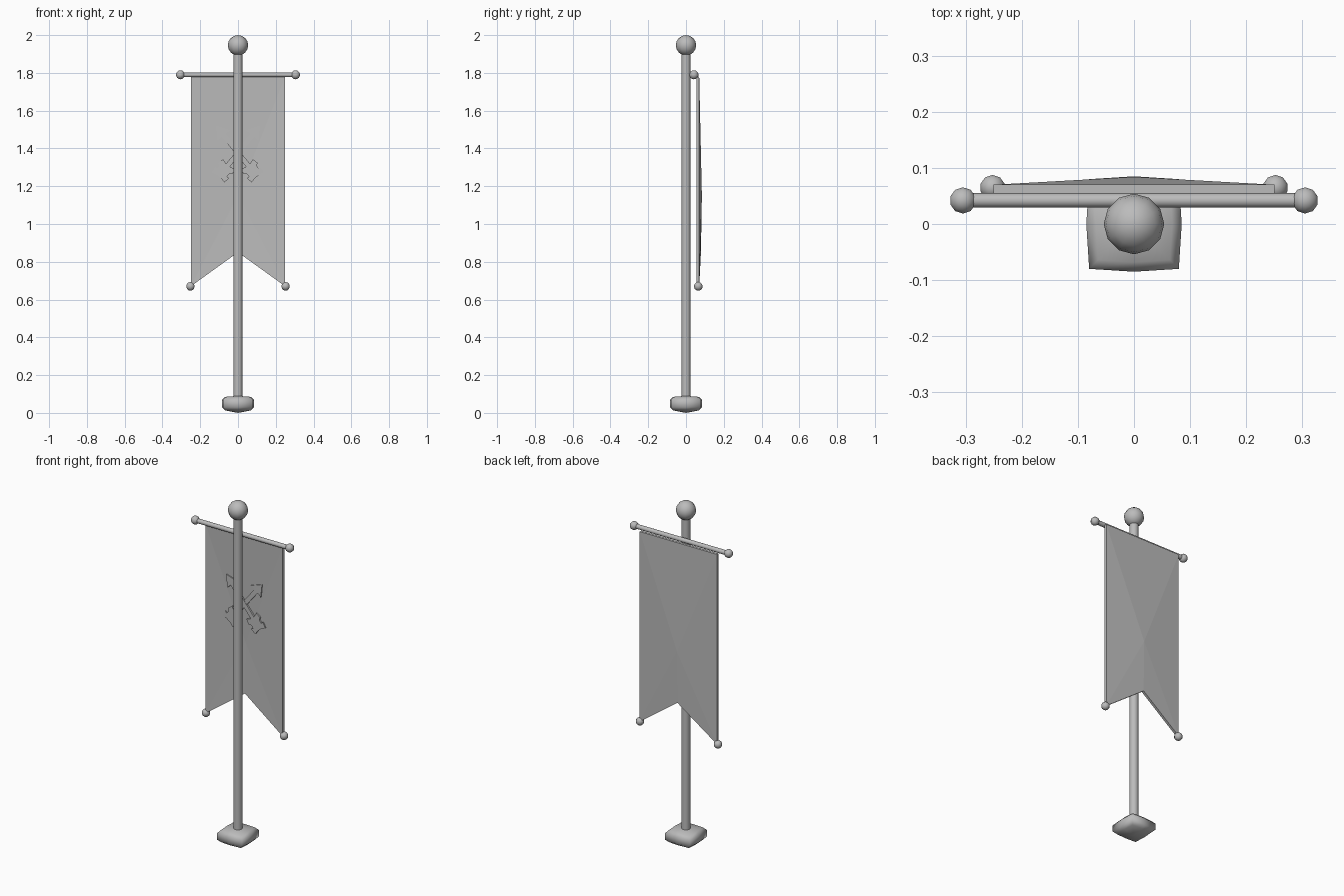
import bpy, bmesh, math
from mathutils import Vector

if "Cube" in bpy.data.objects:
    bpy.data.objects.remove(bpy.data.objects["Cube"], do_unlink=True)

GREY = (0.5, 0.5, 0.5, 1.0)
grey = bpy.data.materials.new("plain grey")
grey.use_nodes = True
grey.diffuse_color = GREY
grey.node_tree.nodes["Principled BSDF"].inputs["Base Color"].default_value = GREY


def finish(name, bm, smooth=None):
    """Turn a bmesh into a named grey object, smooth below the given angle."""
    bmesh.ops.recalc_face_normals(bm, faces=bm.faces)
    mesh = bpy.data.meshes.new(name)
    bm.to_mesh(mesh)
    bm.free()
    mesh.materials.append(grey)
    ob = bpy.data.objects.new(name, mesh)
    bpy.context.collection.objects.link(ob)
    if smooth:
        bpy.ops.object.select_all(action="DESELECT")
        ob.select_set(True)
        bpy.context.view_layer.objects.active = ob
        bpy.ops.object.shade_smooth_by_angle(angle=math.radians(smooth))
    return ob


def ball(name, centre, radius, sides):
    bm = bmesh.new()
    bmesh.ops.create_uvsphere(bm, u_segments=sides, v_segments=sides // 2 + 2, radius=radius)
    finish(name, bm, 60).location = centre


def rod(name, centre, radius, length, sides, turn=0.0):
    bm = bmesh.new()
    bmesh.ops.create_cone(bm, cap_ends=True, segments=sides,
                          radius1=radius, radius2=radius, depth=length)
    ob = finish(name, bm, 50)
    ob.location = centre
    ob.rotation_euler.y = turn


def prism(name, outline, y0, y1):
    """Extrude an (x, z) outline along y."""
    bm = bmesh.new()
    face = bm.faces.new([bm.verts.new((x, y0, z)) for x, z in outline])
    grown = bmesh.ops.extrude_face_region(bm, geom=[face])["geom"]
    bmesh.ops.translate(bm, vec=(0, y1 - y0, 0),
                        verts=[v for v in grown if isinstance(v, bmesh.types.BMVert)])
    finish(name, bm)


# Pole, finial and crossbar
rod("pole", (0, 0, 1.0), 0.024, 1.86, 12)
ball("finial", (0, 0, 1.946), 0.054, 12)
rod("crossbar", (0, 0.042, 1.79), 0.013, 0.61, 12, math.pi / 2)

# Balls on the crossbar ends and on the banner tips
for side, s in (("left", 1), ("right", -1)):
    ball("crossbar_ball_" + side, (s * 0.305, 0.042, 1.79), 0.024, 10)
    ball("banner_ball_" + side, (s * 0.252, 0.065, 0.67), 0.023, 10)

# Swallow-tailed banner, bellied backwards around its middle
bm = bmesh.new()
rim = [(-0.25, 0.055, 1.78), (0.25, 0.055, 1.78), (0.25, 0.055, 0.67),
       (0, 0.064, 0.85), (-0.25, 0.055, 0.67)]
sheets = []
for shift in (0, 0.015):
    ring = [bm.verts.new((x, y + shift, z)) for x, y, z in rim]
    middle = bm.verts.new((0, 0.069 + shift, 1.15))
    for i in range(5):
        bm.faces.new((ring[i], ring[(i + 1) % 5], middle))
    sheets.append(ring)
front, back = sheets
for i in range(5):
    j = (i + 1) % 5
    bm.faces.new((front[i], front[j], back[j], back[i]))
finish("banner", bm)

# Crossed arrows in low relief: half profile as (distance from tip, half width)
half = [(0.066, 0.042), (0.062, 0.013), (0.27, 0.013), (0.26, 0.04), (0.29, 0.048),
        (0.30, 0.034), (0.32, 0.034), (0.318, 0.048), (0.352, 0.042), (0.345, 0.014)]
profile = [(0, 0)] + half + [(u, -w) for u, w in reversed(half)]
along = Vector((-0.628, -0.778))
for side, s in (("left", 1), ("right", -1)):
    outline = [(s * (0.116 + u * along.x - w * along.y), 1.52 + u * along.y + w * along.x)
               for u, w in profile]
    prism("arrow_relief_" + side, outline, 0.0555 + 0.0005 * s, 0.07)

# Pillow-shaped square foot: stacked rounded-square rings closed by peaked caps
bm = bmesh.new()
rings = []
for z, r in ((0.013, 0.068), (0.03, 0.085), (0.068, 0.085), (0.085, 0.068)):
    c = r * 0.94
    rings.append([bm.verts.new((x, y, z)) for x, y in (
        (r, 0), (c, c), (0, r), (-c, c), (-r, 0), (-c, -c), (0, -r), (c, -c))])
for low, high in zip(rings, rings[1:]):
    for i in range(8):
        j = (i + 1) % 8
        bm.faces.new((low[i], low[j], high[j], high[i]))
for ring, z in ((rings[0], 0.0), (rings[-1], 0.09)):
    peak = bm.verts.new((0, 0, z))
    for i in range(8):
        bm.faces.new((ring[i], ring[(i + 1) % 8], peak))
finish("foot", bm, 80)
